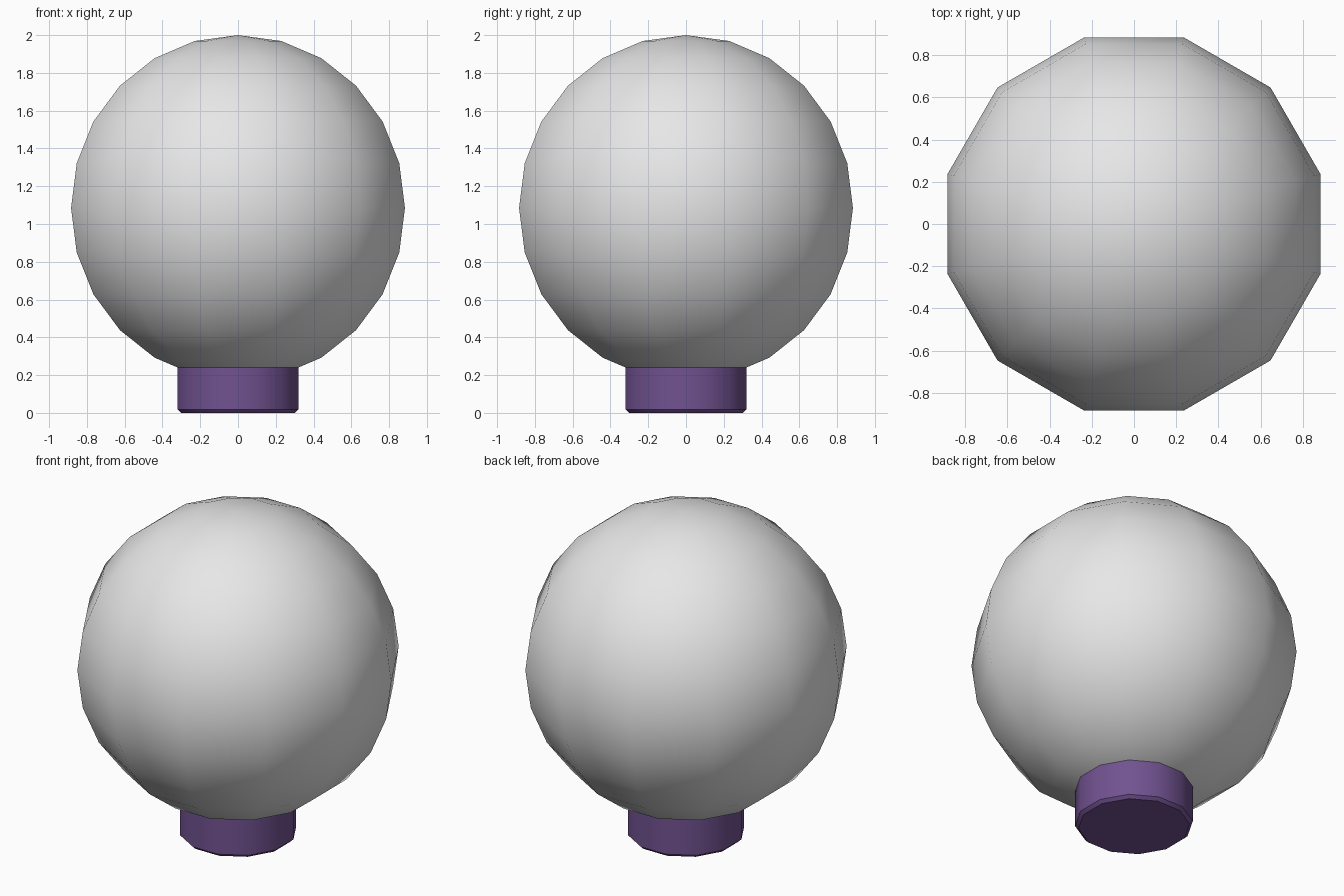
import bpy, math

if "Cube" in bpy.data.objects:
    bpy.data.objects.remove(bpy.data.objects["Cube"])

SIDES = 12
TURN = math.radians(15)  # flat sides face the axes


def material(name, colour):
    m = bpy.data.materials.new(name)
    m.diffuse_color = (*colour, 1)
    m.use_nodes = True
    m.node_tree.nodes["Principled BSDF"].inputs["Base Color"].default_value = m.diffuse_color
    return m


def finish(name, mat, angle):
    ob = bpy.context.object
    ob.name = name
    ob.data.materials.append(mat)
    bpy.ops.object.transform_apply(location=False, rotation=True, scale=True)
    bpy.ops.object.shade_smooth_by_angle(angle=math.radians(angle))
    return ob


glass = material("pale_grey", (0.8, 0.8, 0.8))
purple = material("purple", (0.165, 0.084, 0.28))

# Round globe
R = 0.915
bpy.ops.mesh.primitive_uv_sphere_add(segments=SIDES, ring_count=12, radius=R,
                                     location=(0, 0, 2 - R), rotation=(0, 0, TURN))
finish("globe", glass, 60)

# Short collar under the globe, chamfered at the bottom rim
H = 0.26
bpy.ops.mesh.primitive_cylinder_add(vertices=SIDES, radius=0.32 / math.cos(TURN), depth=H,
                                    location=(0, 0, H / 2), rotation=(0, 0, TURN))
base = finish("base_collar", purple, 35)
bevel = base.modifiers.new("rim_chamfer", 'BEVEL')
bevel.width = 0.018
bevel.segments = 1
bevel.limit_method = 'ANGLE'
bevel.angle_limit = math.radians(60)
# Top rim is tucked inside the globe, so only the bottom chamfer shows
for v in base.data.vertices:
    if v.co.z > 0:
        v.co.z += 0.03
